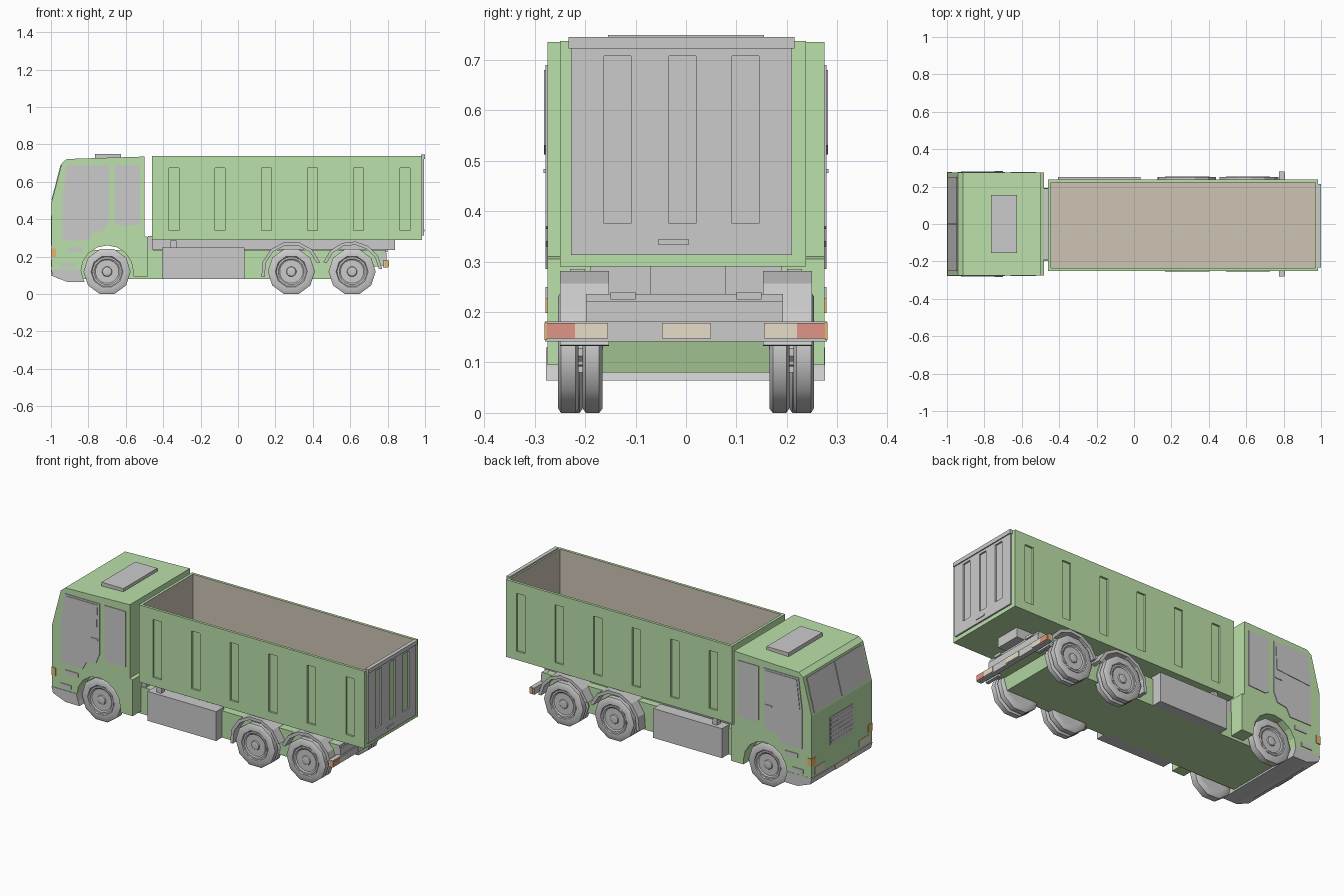
import bpy, bmesh, math
from mathutils import Matrix

if "Cube" in bpy.data.objects:
    bpy.data.objects.remove(bpy.data.objects["Cube"])


def mat(name, r, g, b):
    m = bpy.data.materials.new(name)
    m.diffuse_color = (r, g, b, 1)
    m.use_nodes = True
    m.node_tree.nodes["Principled BSDF"].inputs["Base Color"].default_value = m.diffuse_color
    return m


GREEN = mat("green_paint", 0.50, 0.75, 0.40)
TAN = mat("tan_lining", 0.62, 0.55, 0.46)
CREAM = mat("cream_lens", 0.80, 0.72, 0.58)
RED = mat("red_lens", 0.75, 0.30, 0.24)
ORANGE = mat("orange_lens", 0.80, 0.48, 0.15)


def finish(bm, name, *mats):
    bmesh.ops.recalc_face_normals(bm, faces=bm.faces)
    me = bpy.data.meshes.new(name)
    bm.to_mesh(me)
    bm.free()
    ob = bpy.data.objects.new(name, me)
    bpy.context.collection.objects.link(ob)
    for m in mats:
        if m:
            me.materials.append(m)
    return ob


def extrude(name, pts, y0, y1, m=None):
    """Side profile (x, z) pulled from y0 to y1."""
    bm = bmesh.new()
    f = bm.faces.new([bm.verts.new((x, y0, z)) for x, z in pts])
    r = bmesh.ops.extrude_face_region(bm, geom=[f])
    for v in r["geom"]:
        if isinstance(v, bmesh.types.BMVert):
            v.co.y = y1
    return finish(bm, name, m)


def box(name, x0, x1, y0, y1, z0, z1, m=None):
    return extrude(name, [(x0, z0), (x1, z0), (x1, z1), (x0, z1)], y0, y1, m)


def pair(name, x0, x1, y0, y1, z0, z1, m=None):
    box(name + "_left", x0, x1, -y1, -y0, z0, z1, m)
    box(name + "_right", x0, x1, y0, y1, z0, z1, m)


def arc(cx, cz, r, a0, a1, n):
    return [(cx + r * math.cos(math.radians(a0 + (a1 - a0) * i / n)),
             cz + r * math.sin(math.radians(a0 + (a1 - a0) * i / n))) for i in range(n + 1)]


def lathe(name, prof, x, z, n, side=1, m=None):
    """Closed (radius, y) profile spun about a y axis through (x, z)."""
    bm = bmesh.new()
    rings = []
    for r, y in prof:
        rings.append([bm.verts.new((x + r * math.sin(math.tau * (i + .5) / n), side * y,
                                    z - r * math.cos(math.tau * (i + .5) / n))) for i in range(n)])
    for a, b in zip(rings, rings[1:]):
        for i in range(n):
            bm.faces.new((a[i], a[(i + 1) % n], b[(i + 1) % n], b[i]))
    bm.faces.new(rings[0])
    bm.faces.new(rings[-1])
    return finish(bm, name, m)


def carve(ob, boxes, m=None):
    """Cut several rectangular recesses out of an object."""
    bm = bmesh.new()
    for x0, x1, y0, y1, z0, z1 in boxes:
        mt = Matrix.Translation(((x0 + x1) / 2, (y0 + y1) / 2, (z0 + z1) / 2)) @ \
            Matrix.Diagonal((x1 - x0, y1 - y0, z1 - z0, 1))
        bmesh.ops.create_cube(bm, size=1, matrix=mt)
    cutter = finish(bm, "recess_cutter", m)
    cutter.hide_render = True
    mod = ob.modifiers.new("recesses", "BOOLEAN")
    mod.operation, mod.solver, mod.object = "DIFFERENCE", "EXACT", cutter
    bpy.context.view_layer.objects.active = ob
    bpy.ops.object.modifier_apply(modifier=mod.name)
    bpy.data.objects.remove(cutter)


# cab shell with wheel arch cut into its side profile
cab = [(-0.997, 0.13), (-0.997, 0.49), (-0.942, 0.70), (-0.915, 0.722), (-0.50, 0.735),
       (-0.50, 0.31), (-0.482, 0.305), (-0.482, 0.095), (-0.56, 0.095)]
cab += arc(-0.70, 0.12, 0.14, 0, 180, 8) + [(-0.84, 0.13)]
extrude("cab_shell", cab, -0.275, 0.275, GREEN)
extrude("front_bumper", [(-0.999, 0.13), (-0.99, 0.095), (-0.91, 0.064), (-0.82, 0.064),
                         (-0.83, 0.09), (-0.84, 0.13)], -0.278, 0.276)
box("roof_hatch", -0.765, -0.625, -0.155, 0.155, 0.72, 0.749)

# split windscreen on the sloping front
for s, y0, y1 in (("left", -0.25, -0.004), ("right", 0.004, 0.25)):
    extrude("windscreen_" + s, [(-0.998, 0.50), (-0.949, 0.69), (-0.94, 0.688), (-0.985, 0.498)], y0, y1)

# grille and front lamps
box("grille_panel", -0.999, -0.98, -0.11, 0.11, 0.26, 0.42)
for i in range(6):
    z = 0.268 + i * 0.025
    box(f"grille_slat_{i}", -1.0, -0.99, -0.10, 0.10, z, z + 0.012)
pair("headlight", -1.0, -0.98, 0.16, 0.25, 0.145, 0.185, CREAM)
box("front_plate", -1.0, -0.98, -0.06, 0.06, 0.10, 0.13, CREAM)
pair("corner_indicator", -1.0, -0.972, 0.24, 0.279, 0.198, 0.243, ORANGE)

# doors, windows, handles and steps, alike on both sides
door = [(-0.937, 0.285), (-0.80, 0.285), (-0.775, 0.33), (-0.715, 0.34), (-0.69, 0.40),
        (-0.69, 0.69), (-0.915, 0.69), (-0.937, 0.52)]
glass = [(-0.925, 0.512), (-0.71, 0.53), (-0.703, 0.68), (-0.905, 0.68)]
rear = [(-0.66, 0.38), (-0.635, 0.365), (-0.525, 0.37), (-0.525, 0.69), (-0.66, 0.69)]
for s, k in (("left", -1), ("right", 1)):
    extrude("door_" + s, door, k * 0.26, k * 0.279)
    extrude("door_window_" + s, glass, k * 0.27, k * 0.282)
    extrude("rear_cab_panel_" + s, rear, k * 0.26, k * 0.279)
pair("door_handle", -0.745, -0.70, 0.27, 0.283, 0.476, 0.484)
pair("upper_step", -0.91, -0.83, 0.26, 0.279, 0.226, 0.25)
pair("lower_step", -0.945, -0.875, 0.26, 0.279, 0.143, 0.167)

# chassis
extrude("chassis_body", [(-0.96, 0.08), (0.70, 0.08), (0.72, 0.145), (0.785, 0.15), (0.785, 0.235),
                         (-0.96, 0.235)], -0.197, 0.192, GREEN)
box("tipper_spine", -0.50, 0.84, -0.07, 0.078, 0.235, 0.292)
box("front_cross_beam", -0.482, -0.455, -0.19, 0.19, 0.235, 0.31)
pair("frame_rail", -0.48, 0.80, 0.10, 0.15, 0.225, 0.24)
box("rear_cross_beam", 0.765, 0.795, -0.198, 0.192, 0.18, 0.222)
box("rear_beam_top", 0.765, 0.79, -0.198, 0.192, 0.222, 0.236)

# side tanks with filler caps
pair("side_tank", -0.405, 0.035, 0.18, 0.25, 0.08, 0.25)
pair("tank_cap", -0.36, -0.33, 0.20, 0.23, 0.25, 0.285)

# rear bumper, lights and plate
box("rear_bumper", 0.775, 0.802, -0.28, 0.28, 0.142, 0.181)
pair("reverse_light", 0.79, 0.806, 0.155, 0.22, 0.147, 0.178, CREAM)
pair("tail_light", 0.79, 0.806, 0.22, 0.276, 0.147, 0.178, RED)
pair("rear_side_marker", 0.785, 0.805, 0.276, 0.281, 0.145, 0.179, ORANGE)
box("rear_plate", 0.79, 0.806, -0.048, 0.05, 0.147, 0.178, CREAM)

# ten-sided wheels (twin tyres at the rear)
def tyre(name, x, side, y0, y1, outer):
    R = 0.126
    ob = lathe(name, [(0.085, y0), (R - 0.008, y0), (R, y0 + 0.006), (R, y1 - 0.006),
                      (R - 0.01, y1), (0.086, y1), (0.08, y1 - 0.008)], x, 0.12, 10, side)
    bpy.context.view_layer.objects.active = ob
    ob.select_set(True)
    bpy.ops.object.shade_smooth_by_angle(angle=math.radians(40))
    ob.select_set(False)
    if outer:
        lathe(name + "_rim", [(0.079, y0), (0.079, y1 - 0.003), (0.070, y1 - 0.003), (0.060, y1 - 0.010),
                              (0.028, y1 - 0.010), (0.024, y1 - 0.002), (0.012, y1)], x, 0.12, 16, side)


for s, k in (("left", -1), ("right", 1)):
    tyre("front_tyre_" + s, -0.70, k, 0.205, 0.254, True)
    for i, x in enumerate((0.285, 0.61)):
        tyre(f"rear_outer_tyre_{i}_{s}", x, k, 0.213, 0.254, True)
        tyre(f"rear_inner_tyre_{i}_{s}", x, k, 0.166, 0.205, False)
        # faceted mudguard arch over each rear wheel
        a0, a1 = (18, 190) if i == 0 else (5, 162)
        guard = arc(x, 0.12, 0.162, a0, a1, 6) + arc(x, 0.12, 0.144, a1, a0, 6)
        extrude(f"mudguard_{i}_{s}", guard, k * 0.153, k * 0.25)
for x in (-0.70, 0.285, 0.61):
    lathe("axle", [(0.02, -0.22), (0.02, 0.22)], x, 0.12, 8)

# open load box: outer shell with sunken, tan-lined interior
bm = bmesh.new()
x0, x1, y0, y1, z0, z1 = -0.46, 0.985, -0.250, 0.238, 0.29, 0.737
bmesh.ops.create_cube(bm, size=1, matrix=Matrix.Translation(((x0 + x1) / 2, (y0 + y1) / 2, (z0 + z1) / 2))
                      @ Matrix.Diagonal((x1 - x0, y1 - y0, z1 - z0, 1)))
top = max(bm.faces, key=lambda f: f.calc_center_median().z)
bmesh.ops.inset_region(bm, faces=[top], thickness=0.022)
walls = bmesh.ops.extrude_face_region(bm, geom=[top])["geom"]
floor = next(f for f in walls if isinstance(f, bmesh.types.BMFace))
for v in floor.verts:
    v.co.z = 0.315
for f in {f for e in floor.edges for f in e.link_faces}:
    f.material_index = 1
if top.is_valid:
    bmesh.ops.delete(bm, geom=[top], context="FACES_ONLY")
load_box = finish(bm, "load_box", GREEN, TAN)
slots = []
for i in range(6):
    c = -0.342 + i * 0.2468
    slots += [(c - 0.027, c + 0.027, y0 - 0.02, y0 + 0.011, 0.34, 0.675),
              (c - 0.027, c + 0.027, y1 - 0.011, y1 + 0.02, 0.34, 0.675)]
carve(load_box, slots, GREEN)

# tailgate with three recessed panels, top rail and handle
gate = box("tailgate", 0.972, 0.994, -0.228, 0.21, 0.313, 0.735)
carve(gate, [(0.985, 1.02, c - 0.027, c + 0.027, 0.375, 0.708) for c in (-0.136, -0.007, 0.118)])
box("tailgate_top_rail", 0.978, 1.0, -0.233, 0.215, 0.722, 0.745)
box("tailgate_handle", 0.99, 0.998, -0.056, 0.006, 0.334, 0.344)
